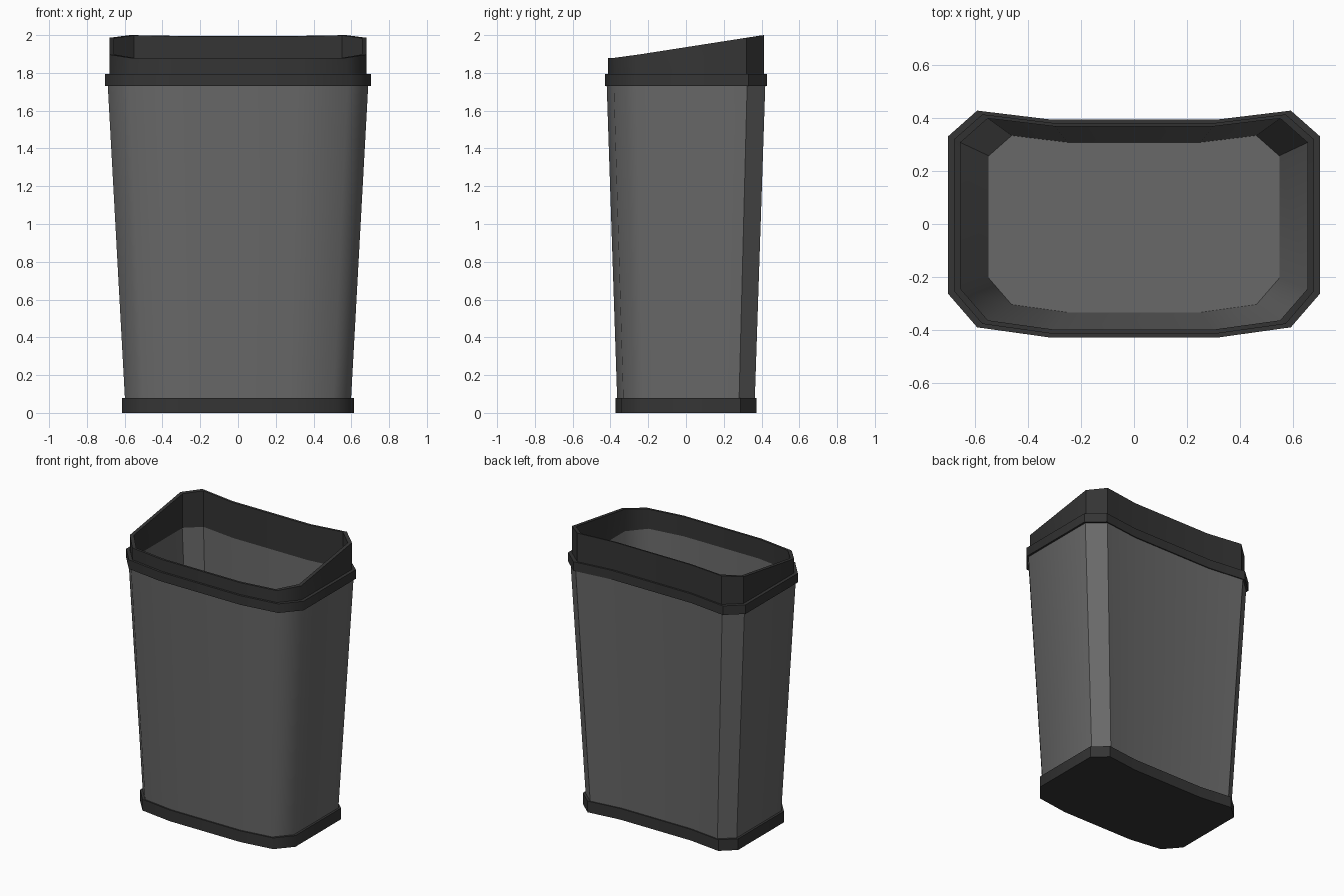
import bpy, bmesh, math

if "Cube" in bpy.data.objects:
    bpy.data.objects.remove(bpy.data.objects["Cube"])

# Right half of the bin's plan outline, front to back; mirrored for the left
HALF = [(0.32, -0.428), (0.592, -0.39), (0.703, -0.262),
        (0.703, 0.33), (0.592, 0.428), (0.32, 0.395)]
OUTLINE = HALF + [(-x, y) for x, y in reversed(HALF)]


def material(name, v):
    m = bpy.data.materials.new(name)
    m.diffuse_color = (v, v, v, 1)
    m.use_nodes = True
    m.node_tree.nodes["Principled BSDF"].inputs["Base Color"].default_value = m.diffuse_color
    return m


def slope(y):
    # Rim height: level at the front lip, rising to the back
    return min(2.0, 1.88 + max(0, y + 0.36) * 0.156)


def loft(name, rings, mat, loop=False, cap_start=False, cap_end=False):
    """Skin scaled copies of the outline; z is a number or a function of y."""
    bm = bmesh.new()
    rows = []
    for s, z in rings:
        rows.append([bm.verts.new((x * s, y * s, z(y * s) if callable(z) else z))
                     for x, y in OUTLINE])
    n = len(OUTLINE)
    pairs = list(zip(rows, rows[1:])) + ([(rows[-1], rows[0])] if loop else [])
    for a, b in pairs:
        for i in range(n):
            j = (i + 1) % n
            bm.faces.new((a[i], a[j], b[j], b[i]))
    if cap_start:
        bm.faces.new(rows[0][::-1])
    if cap_end:
        bm.faces.new(rows[-1])
    bmesh.ops.recalc_face_normals(bm, faces=bm.faces)
    me = bpy.data.meshes.new(name)
    bm.to_mesh(me)
    bm.free()
    ob = bpy.data.objects.new(name, me)
    bpy.context.collection.objects.link(ob)
    me.materials.append(mat)
    bpy.ops.object.select_all(action='DESELECT')
    ob.select_set(True)
    bpy.context.view_layer.objects.active = ob
    bpy.ops.object.shade_smooth_by_angle(angle=math.radians(45))
    return ob


grey = material("grey_plastic", 0.14)
dark = material("dark_plastic", 0.035)

# Tapered hollow body with inner floor
loft("bin_body", [(0.848, 0.03), (0.982, 1.75), (0.938, 1.75), (0.78, 0.06)],
     grey, cap_start=True, cap_end=True)
# Base band with solid underside
loft("base_band", [(0.875, 0), (0.875, 0.08), (0.84, 0.08), (0.84, 0.02)],
     dark, cap_start=True, cap_end=True)
# Collar around the top of the body
loft("collar", [(1.0, 1.73), (1.0, 1.795), (0.945, 1.795), (0.945, 1.73)],
     dark, loop=True)
# Sloped rim
loft("sloped_rim", [(0.967, 1.74), (0.967, slope), (0.932, slope), (0.932, 1.74)],
     dark, loop=True)
